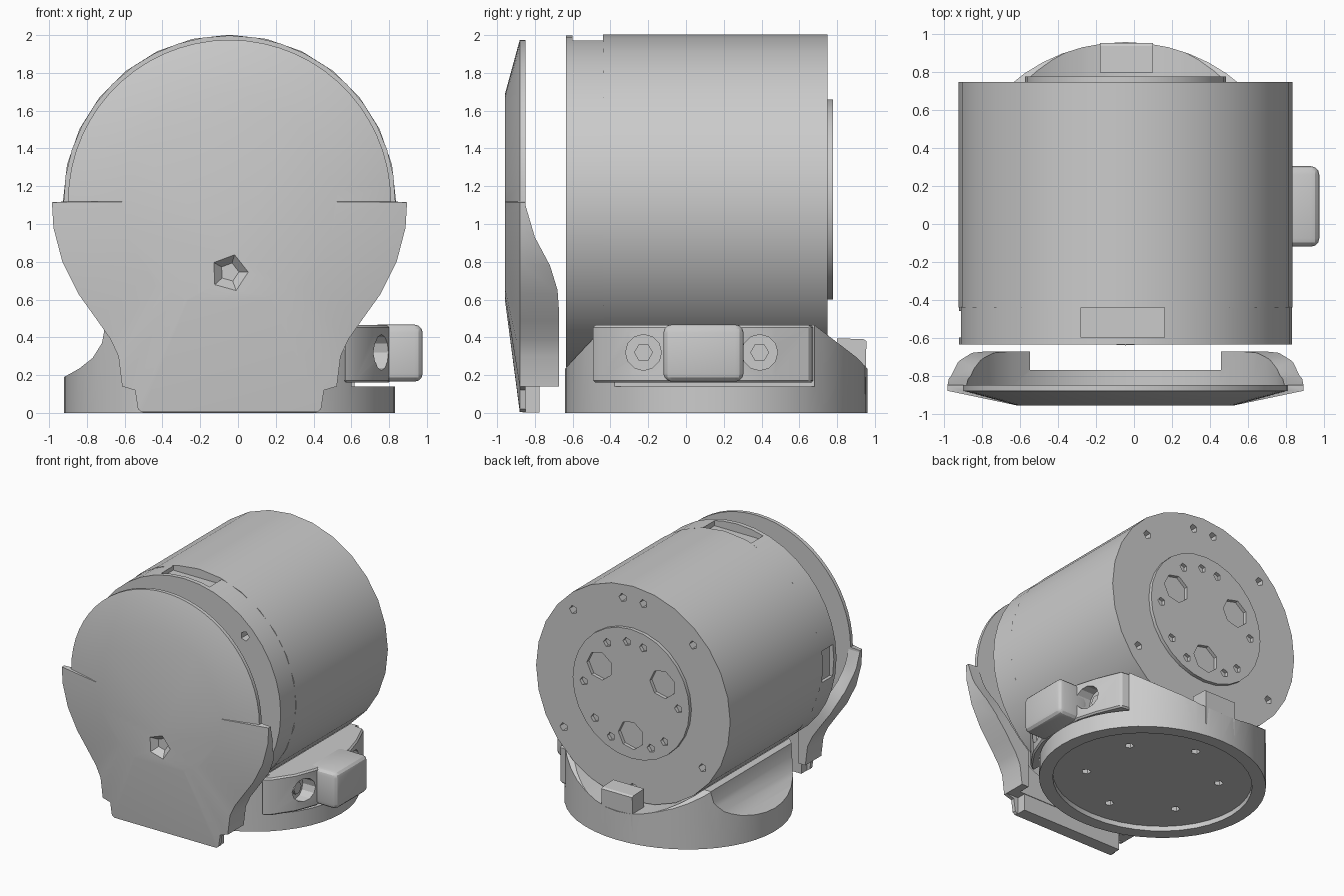
import bpy, bmesh, math
from mathutils import Vector

if "Cube" in bpy.data.objects:
    bpy.data.objects.remove(bpy.data.objects["Cube"])

CX, CZ = -0.045, 1.12          # motor axis
BY = 0.16                      # base centre in y

grey = bpy.data.materials.new("plain grey")
grey.diffuse_color = (0.6, 0.6, 0.6, 1)
grey.use_nodes = True
grey.node_tree.nodes["Principled BSDF"].inputs["Base Color"].default_value = grey.diffuse_color


def make(name, bm):
    bmesh.ops.recalc_face_normals(bm, faces=bm.faces)
    me = bpy.data.meshes.new(name)
    bm.to_mesh(me)
    bm.free()
    ob = bpy.data.objects.new(name, me)
    bpy.context.collection.objects.link(ob)
    me.materials.append(grey)
    return ob


def loft(name, rings):
    """Closed solid through rings of equal point count."""
    bm = bmesh.new()
    rows = [[bm.verts.new(p) for p in r] for r in rings]
    n = len(rows[0])
    for a, b in zip(rows, rows[1:]):
        for i in range(n):
            j = (i + 1) % n
            bm.faces.new((a[i], a[j], b[j], b[i]))
    bm.faces.new(rows[0])
    bm.faces.new(rows[-1][::-1])
    return make(name, bm)


def prism(name, pts, axis, lo, hi):
    """Extrude a 2D polygon along an axis (remaining axes in xyz order)."""
    def at(p, t):
        v = list(p)
        v.insert("xyz".index(axis), t)
        return v
    return loft(name, [[at(p, lo) for p in pts], [at(p, hi) for p in pts]])


def circle(a, b, r, n, r2=None, start=0.0):
    r2 = r2 or r
    return [(a + r * math.cos(start + math.tau * i / n),
             b + r2 * math.sin(start + math.tau * i / n)) for i in range(n)]


def box(name, x, y, z):
    return prism(name, [(x[0], y[0]), (x[1], y[0]), (x[1], y[1]), (x[0], y[1])], "z", *z)


def bake(ob):
    dg = bpy.context.evaluated_depsgraph_get()
    me = bpy.data.meshes.new_from_object(ob.evaluated_get(dg))
    ob.modifiers.clear()
    ob.data = me


def boolean(ob, cutter, op="DIFFERENCE"):
    m = ob.modifiers.new("cut", "BOOLEAN")
    m.operation, m.object, m.solver = op, cutter, "EXACT"
    bake(ob)
    bpy.data.objects.remove(cutter)


def bevel(ob, w, seg=2):
    m = ob.modifiers.new("bevel", "BEVEL")
    m.width, m.segments, m.limit_method = w, seg, "ANGLE"
    bake(ob)


def polar(r, deg):
    a = math.radians(deg)
    return CX + r * math.cos(a), CZ + r * math.sin(a)


def drill(ob, spots, r, lo, hi, n=5):
    for x, z in spots:
        boolean(ob, prism("drill", circle(x, z, r, n), "y", lo, hi))


# motor housing with screw holes in its rear face
housing = prism("motor_housing", circle(CX, CZ, 0.882, 28), "y", -0.44, 0.75)
drill(housing, [polar(0.77, d) for d in (45, 83, 97, 135, 180 + 35, 270, 360 - 35)],
      0.035, 0.66, 0.8)

# front collar with slots on top and left
collar = prism("front_collar", circle(CX, CZ, 0.878, 40), "y", -0.635, -0.435)
boolean(collar, box("slot", (-0.28, 0.16), (-0.6, -0.4), (1.93, 2.1)))
boolean(collar, box("slot", (-1.0, -0.885), (-0.6, -0.46), (0.98, 1.24)))
drill(collar, [polar(0.78, d) for d in (45, 135, 225, 315)], 0.04, -0.7, -0.55)

# output flange on the rear
flange = prism("output_flange", circle(CX, CZ + 0.01, 0.53, 28), "y", 0.7, 0.778)
drill(flange, [polar(0.33, d) for d in (30, 150, 270)], 0.115, 0.715, 0.8, 7)
drill(flange, [polar(0.43, d) for d in (0, 60, 85, 105, 180, 225, 245, 295, 320)],
      0.035, 0.72, 0.8)

# front cover: outline of the right half, mirrored
low = [(0.94, 1.115), (0.932, 0.98), (0.885, 0.8), (0.8, 0.63), (0.7, 0.49), (0.63, 0.39),
       (0.588, 0.3), (0.568, 0.14), (0.5, 0.12), (0.485, 0.02), (0.465, 0.004)]
arc = [(0.855 * math.sin(math.radians(a)), CZ + 0.855 * math.cos(math.radians(a)))
       for a in range(0, 91, 6)]
half = arc + low
outline = [(CX + x, z) for x, z in half] + [(CX - x, z) for x, z in half[:0:-1]]


def dome_ring(r):
    out = []
    for x, z in outline:
        d = Vector((x - CX, z - CZ)).normalized() * r
        out.append((CX + d.x, CZ + d.y))
    return out


cover = loft("front_cover", [[(x, -0.85, z) for x, z in outline],
                             [(x, -0.88, z) for x, z in outline],
                             [(x, -0.958, z) for x, z in dome_ring(0.57)]])
boolean(cover, loft("socket", [
    [(x, -0.97, z) for x, z in circle(CX, 0.74, 0.112, 5, start=1.3)],
    [(x, -0.91, z) for x, z in circle(CX, 0.745, 0.05, 5, start=1.3)]]))

# thick lower rim behind the cover
rim_pts = [(CX + x, z) for x, z in low[:8]] + [(CX - x, z) for x, z in low[7::-1]]
rim = prism("cover_rim", rim_pts, "y", -0.88, -0.67)
boolean(rim, prism("rim_profile", [(-0.9, 1.13), (-0.85, 1.1), (-0.8, 0.93), (-0.72, 0.78),
                                   (-0.68, 0.65), (-0.673, 0.55), (-0.673, 0.13), (-0.9, 0.13)],
                   "x", -1.2, 1.2), "INTERSECT")
boolean(rim, prism("rim_bore", circle(CX, CZ, 0.84, 40), "y", -0.852, -0.5))
boolean(rim, box("rim_gap", (-0.55, 0.46), (-0.77, -0.5), (0, 1)))
box("cover_foot", (CX - 0.46, CX + 0.46), (-0.865, -0.775), (0.003, 0.2))

# round saddle base
base = prism("saddle_base", circle(CX, BY, 0.875, 48, 0.8), "z", 0, 0.465)
boolean(base, prism("side_profile", [(-0.7, -0.1), (1.0, -0.1), (1.0, 0.22), (0.68, 0.465),
                                     (0.6, 0.6), (-0.4, 0.6), (-0.5, 0.46), (-0.7, 0.22)],
                    "x", -1.2, 1.2), "INTERSECT")
boolean(base, prism("cradle", circle(CX, CZ, 0.886, 56), "y", -1, 1.2))
boolean(base, prism("scoop", [(-1.1, 0.19), (-0.92, 0.19), (-0.84, 0.235), (-0.77, 0.29),
                              (-0.72, 0.37), (-0.7, 0.48), (-0.7, 0.6), (-1.1, 0.6)],
                    "y", -1, 1.2))
boolean(base, box("ear_space", (0.6, 1.1), (-0.5, 0.68), (0.14, 0.6)))
boolean(base, prism("bottom_recess", circle(CX, BY, 0.77, 40, 0.7), "z", -0.1, 0.04))
for i in range(6):
    a = math.radians(60 * i + 30)
    boolean(base, prism("drill", circle(CX + 0.5 * math.cos(a), BY + 0.5 * math.sin(a), 0.035, 5),
                        "z", 0, 0.12))

# locating tab at the back
tab = prism("rear_tab", [(0.8, 0.1), (0.95, 0.1), (0.955, 0.38), (0.94, 0.39), (0.8, 0.395)],
            "x", -0.18, 0.1)

# side clamp with two screw pockets
ear = prism("side_clamp", [(0.56, -0.5), (0.62, -0.46), (0.73, -0.3), (0.8, -0.12), (0.81, 0.3),
                           (0.76, 0.47), (0.68, 0.66), (0.56, 0.68)], "z", 0.16, 0.465)
boolean(ear, prism("cradle", circle(CX, CZ, 0.886, 56), "y", -1, 1.2))
bevel(ear, 0.012, 1)
for y in (-0.225, 0.39):
    boolean(ear, prism("pocket", circle(y, 0.32, 0.095, 12), "x", 0.68, 1))
    prism("clamp_screw", circle(y, 0.32, 0.05, 6), "x", 0.66, 0.7)

# clamp knob
knob = box("clamp_knob", (0.7, 0.978), (-0.12, 0.305), (0.165, 0.468))
bevel(knob, 0.045, 3)

# smooth shading with sharp edges kept
for ob in bpy.data.objects:
    ob.select_set(True)
    bpy.context.view_layer.objects.active = ob
bpy.ops.object.shade_smooth_by_angle(angle=math.radians(25))
